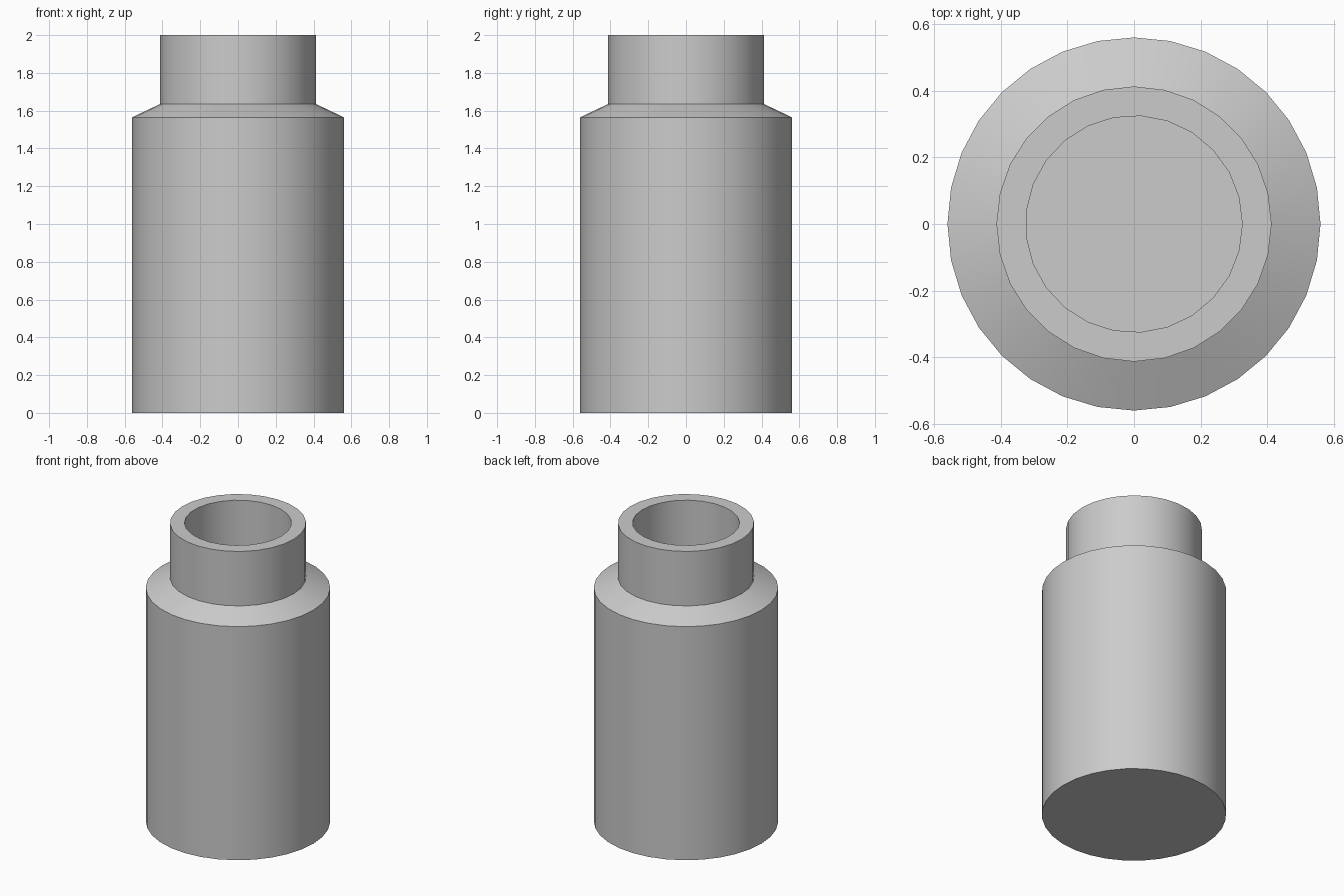
import bpy, bmesh
from math import pi, sin, cos, radians

if "Cube" in bpy.data.objects:
    bpy.data.objects.remove(bpy.data.objects["Cube"])

bm = bmesh.new()

def ring(radius, z, sides):
    """Closed loop of edges at height z."""
    vs = [bm.verts.new((radius * cos(2 * pi * i / sides),
                        radius * sin(2 * pi * i / sides), z)) for i in range(sides)]
    return [bm.edges.new((vs[i], vs[(i + 1) % sides])) for i in range(sides)]

# Profile from the base up the outside, over the rim and down the bore:
# (radius, height, sides)
profile = [
    (0.56, 0.0, 32), (0.56, 1.565, 32),     # body
    (0.413, 1.635, 28), (0.413, 2.0, 28),   # shoulder and neck
    (0.325, 2.0, 25), (0.325, 0.1, 25),     # rim and bore
]
rings = [ring(*p) for p in profile]
for a, b in zip(rings, rings[1:]):
    bmesh.ops.bridge_loops(bm, edges=a + b)

# Base and bore floor
for r in (rings[0], rings[-1]):
    bmesh.ops.contextual_create(bm, geom=r)
bmesh.ops.recalc_face_normals(bm, faces=bm.faces[:])

mesh = bpy.data.meshes.new("bottle")
bm.to_mesh(mesh)
bm.free()
bottle = bpy.data.objects.new("bottle", mesh)
bpy.context.collection.objects.link(bottle)
bpy.context.view_layer.objects.active = bottle
bottle.select_set(True)
bpy.ops.object.shade_smooth_by_angle(angle=radians(25))
